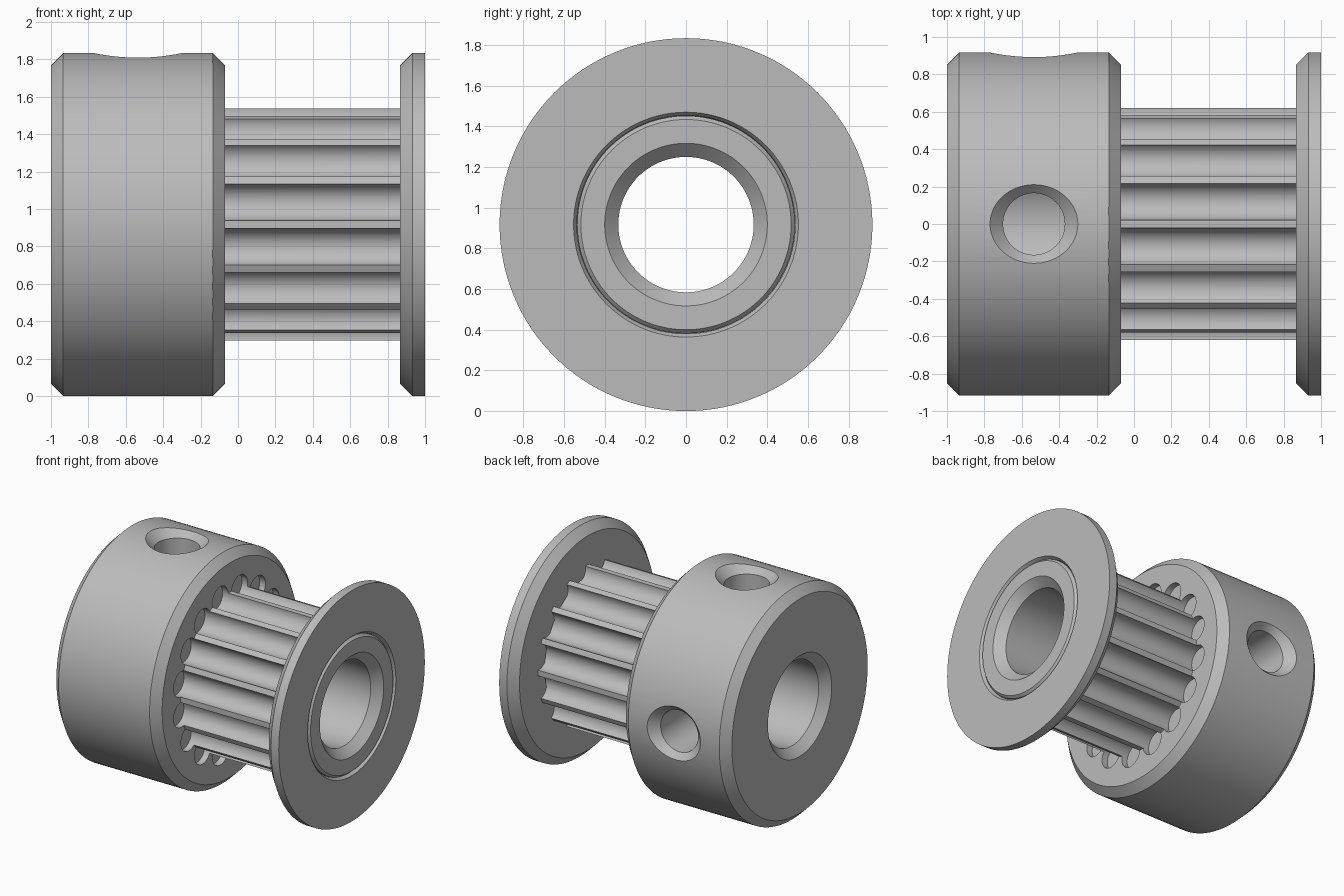
import bpy, bmesh, math
from mathutils import Matrix, Vector

if "Cube" in bpy.data.objects:
    bpy.data.objects.remove(bpy.data.objects["Cube"], do_unlink=True)

R = 0.917           # hub and flange radius
CH = 0.065          # outer chamfer
BORE, BORE_CH = 0.333, 0.067
TOOTH_R, TEETH, GROOVE_R = 0.62, 16, 0.1
HUB_END, FLANGE_START = -0.07, 0.867
SCREW_X = -0.535
AXIS = Matrix.Translation((0, 0, R))

metal = bpy.data.materials.new("grey metal")
metal.use_nodes = True
GREY = (0.5, 0.5, 0.5, 1)
metal.diffuse_color = GREY
metal.node_tree.nodes["Principled BSDF"].inputs["Base Color"].default_value = GREY


def add_object(name, bm):
    bmesh.ops.remove_doubles(bm, verts=bm.verts, dist=1e-5)
    bmesh.ops.recalc_face_normals(bm, faces=bm.faces)
    mesh = bpy.data.meshes.new(name)
    bm.to_mesh(mesh)
    bm.free()
    mesh.materials.append(metal)
    obj = bpy.data.objects.new(name, mesh)
    bpy.context.collection.objects.link(obj)
    return obj


def lathe(name, profile, steps=128):
    """Revolve a closed (x, radius) profile around the shaft axis."""
    bm = bmesh.new()
    verts = [bm.verts.new((x, 0, r)) for x, r in profile]
    edges = [bm.edges.new((verts[i - 1], verts[i])) for i in range(len(verts))]
    bmesh.ops.spin(bm, geom=verts + edges, cent=(0, 0, 0), axis=(1, 0, 0),
                   angle=math.tau, steps=steps, use_merge=True)
    bm.transform(AXIS)
    return add_object(name, bm)


def cone(bm, r1, r2, depth, matrix, segments=48):
    bmesh.ops.create_cone(bm, cap_ends=True, segments=segments, radius1=r1,
                          radius2=r2, depth=depth, matrix=matrix)


def cut(obj, cutter):
    mod = obj.modifiers.new("cut", "BOOLEAN")
    mod.operation, mod.solver, mod.object = "DIFFERENCE", "EXACT", cutter
    bpy.context.view_layer.objects.active = obj
    bpy.ops.object.modifier_apply(modifier=mod.name)
    bpy.data.objects.remove(cutter, do_unlink=True)


# Hub, toothed barrel and end collar in one turned piece
body = lathe("pulley_body", [
    (-1, BORE + BORE_CH), (-1, R - CH), (-1 + CH, R), (HUB_END - CH, R),
    (HUB_END, R - CH), (HUB_END, TOOTH_R), (FLANGE_START, TOOTH_R),
    (FLANGE_START, 0.535), (0.98, 0.535), (1, 0.517),
    (1, BORE + BORE_CH), (1 - BORE_CH, BORE), (-1 + BORE_CH, BORE)])

# Round belt grooves, running slightly into the hub face
bm = bmesh.new()
start, end = HUB_END - 0.05, FLANGE_START + 0.02
for i in range(TEETH):
    turn = Matrix.Rotation((i + 0.5) * math.tau / TEETH, 4, "X")
    place = Matrix.Translation(((start + end) / 2, 0, TOOTH_R))
    cone(bm, GROOVE_R, GROOVE_R, end - start,
         AXIS @ turn @ place @ Matrix.Rotation(math.pi / 2, 4, "Y"))
cut(body, add_object("groove_cutter", bm))

# Countersunk set screw holes on the top and the back
for angle in (0, -math.pi / 2):
    bm = bmesh.new()
    sections = [(0.15, 0.165), (R - 0.07, 0.165), (R + 0.05, 0.285)]
    verts = [bm.verts.new((r, 0, z)) for z, r in
             [(sections[0][0], 0)] + sections + [(sections[-1][0], 0)]]
    edges = [bm.edges.new(pair) for pair in zip(verts, verts[1:])]
    bmesh.ops.spin(bm, geom=verts + edges, cent=(0, 0, 0), axis=(0, 0, 1),
                   angle=math.tau, steps=64, use_merge=True)
    bm.transform(AXIS @ Matrix.Rotation(angle, 4, "X")
                 @ Matrix.Translation((SCREW_X, 0, 0)))
    cut(body, add_object("screw_cutter", bm))

# Pressed-on belt flange with a chamfered rim
flange = lathe("belt_flange", [
    (FLANGE_START, 0.535), (FLANGE_START, R - CH), (FLANGE_START + CH, R),
    (1, R), (1, 0.553), (0.975, 0.537)])

# Smooth round walls, crisp edges
bpy.ops.object.select_all(action="DESELECT")
for obj in (body, flange):
    obj.select_set(True)
bpy.context.view_layer.objects.active = body
bpy.ops.object.shade_smooth_by_angle(angle=math.radians(30))
